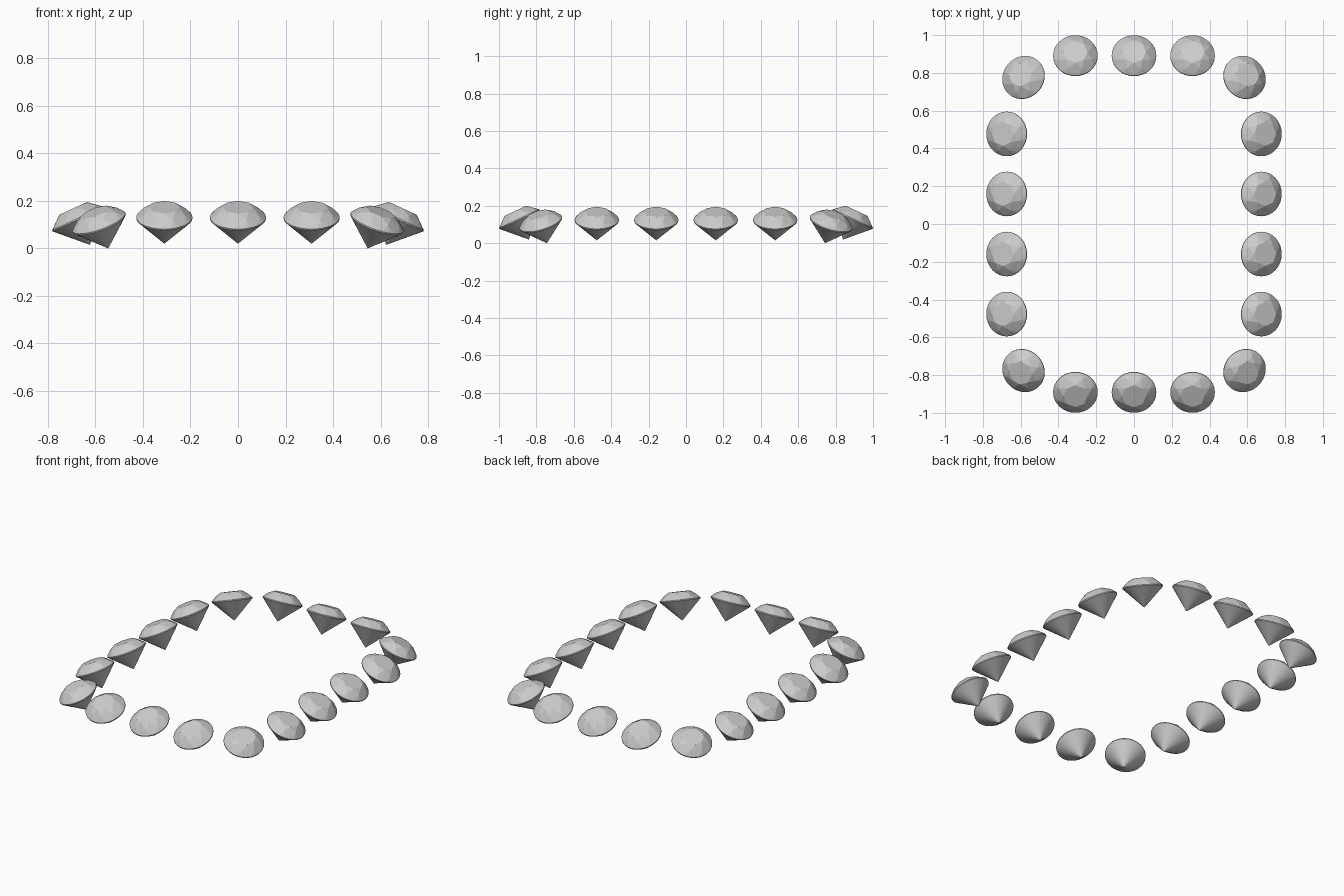
import bpy, bmesh
from math import sin, cos, pi, radians

if "Cube" in bpy.data.objects:
    bpy.data.objects.remove(bpy.data.objects["Cube"])

R = 0.118            # girdle radius
TILT = radians(25)   # outward lean of every stone


def ring(bm, n, r, z, phase=0.0):
    for i in range(n):
        a = 2 * pi * i / n + phase
        bm.verts.new((r * cos(a), r * sin(a), z))


# Brilliant-cut stone: table, crown, girdle and pavilion as one faceted hull
bm = bmesh.new()
ring(bm, 8, 0.064, 0.049)
ring(bm, 8, 0.094, 0.029, pi / 8)
ring(bm, 32, R, 0.003)
ring(bm, 32, R, -0.003)
bm.verts.new((0, 0, -0.12))
bmesh.ops.convex_hull(bm, input=bm.verts[:])
bmesh.ops.dissolve_limit(bm, angle_limit=radians(0.5),
                         verts=bm.verts[:], edges=bm.edges[:])
bmesh.ops.recalc_face_normals(bm, faces=bm.faces[:])
gem = bpy.data.meshes.new("round_gem")
bm.to_mesh(gem)
bm.free()


def place(name, x, y, z, azimuth):
    ob = bpy.data.objects.new(name, gem)
    ob.location = (x, y, z)
    ob.rotation_euler = (0, TILT, radians(azimuth))
    bpy.context.collection.objects.link(ob)


# Stones along the front and back
for x in (-0.31, 0, 0.31):
    place("back_gem", x, 0.891, 0.129, 90)
    place("front_gem", x, -0.891, 0.129, -90)

# Stones along the two long sides
for y in (-0.477, -0.159, 0.159, 0.477):
    place("right_gem", 0.674, y, 0.124, 0)
    place("left_gem", -0.674, y, 0.124, 180)

# Corner stones
for sx in (1, -1):
    for sy in (1, -1):
        az = 40 if sx > 0 else 140
        place("corner_gem", 0.585 * sx, 0.776 * sy, 0.109, az * sy)
